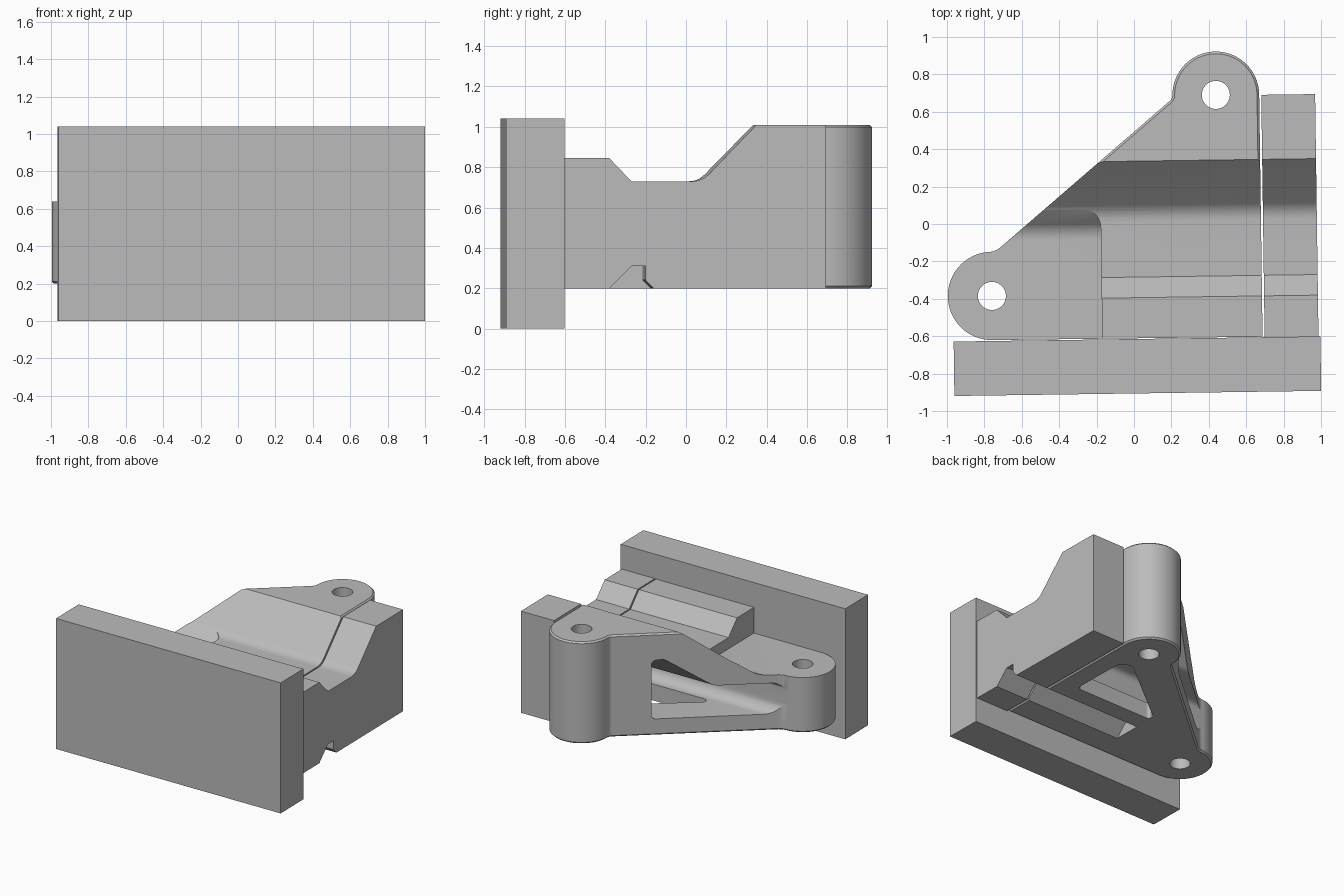
import bpy, bmesh, math
from mathutils import Vector

if "Cube" in bpy.data.objects:
    bpy.data.objects.remove(bpy.data.objects["Cube"])

grey = bpy.data.materials.new("plain grey")
grey.use_nodes = True
grey.diffuse_color = (0.5, 0.5, 0.5, 1)
grey.node_tree.nodes["Principled BSDF"].inputs["Base Color"].default_value = (0.5, 0.5, 0.5, 1)

TILT = math.radians(0.8)


def arc(cx, cy, r, a0, a1, n=28):
    return [(cx + r * math.cos(math.radians(a0 + (a1 - a0) * i / n)),
             cy + r * math.sin(math.radians(a0 + (a1 - a0) * i / n))) for i in range(n + 1)]


def rounded(points, steps=8):
    """Points are (a, b) or (a, b, radius); the latter become filleted corners."""
    out = []
    for i, p in enumerate(points):
        if len(p) == 2:
            out.append(p)
            continue
        c = Vector(p[:2])
        u = (Vector(points[i - 1][:2]) - c).normalized()
        v = (Vector(points[(i + 1) % len(points)][:2]) - c).normalized()
        half = u.angle(v) / 2
        centre = c + (u + v).normalized() * (p[2] / math.sin(half))
        start = c + u * (p[2] / math.tan(half)) - centre
        end = c + v * (p[2] / math.tan(half)) - centre
        for k in range(steps + 1):
            d = start.lerp(end, k / steps).normalized() * p[2]
            out.append(tuple(centre + d))
    return out


def prism(name, points, lo, hi, axis, chamfer=0):
    """Extrude a plan (axis 'z') or a side profile (axis 'x') from lo to hi."""
    bm = bmesh.new()
    place = (lambda p, h: (p[0], p[1], h)) if axis == 'z' else (lambda p, h: (h, p[0], p[1]))
    base = bm.faces.new([bm.verts.new(place(p, lo)) for p in rounded(points)])
    new = bmesh.ops.extrude_face_region(bm, geom=[base])["geom"]
    shift = Vector(place((0, 0), hi - lo))
    bmesh.ops.translate(bm, vec=shift, verts=[g for g in new if isinstance(g, bmesh.types.BMVert)])
    bmesh.ops.recalc_face_normals(bm, faces=bm.faces)
    if chamfer:
        rims = [e for e in bm.edges if abs(e.verts[0].co.z - e.verts[1].co.z) < 1e-5]
        bmesh.ops.bevel(bm, geom=rims, offset=chamfer, segments=1, affect='EDGES')
    mesh = bpy.data.meshes.new(name)
    bm.to_mesh(mesh)
    bm.free()
    mesh.materials.append(grey)
    ob = bpy.data.objects.new(name, mesh)
    bpy.context.collection.objects.link(ob)
    return ob


def boolean(ob, cutter, operation='DIFFERENCE'):
    mod = ob.modifiers.new("cut", 'BOOLEAN')
    mod.operation, mod.solver, mod.object = operation, 'EXACT', cutter
    bpy.context.view_layer.objects.active = ob
    bpy.ops.object.modifier_apply(modifier=mod.name)
    bpy.data.objects.remove(cutter)


BOTTOM, TOP, BACK = 0.2, 1.01, -0.612

# Upper and lower contours shared by the bracket and the side block
upper = [(0.336, TOP), (0.066, 0.73, 0.12), (-0.284, 0.73), (-0.394, 0.845)]
notch = [(-0.394, BOTTOM), (-0.284, 0.31), (-0.214, 0.31), (-0.214, 0.24), (-0.174, BOTTOM)]

# Upright slab
slab = prism("front_slab", [(-0.973, -0.906), (0.988, -0.906), (0.988, -0.615), (-0.973, -0.615)],
             0, 1.04, 'z')

# Side block
block = prism("side_block", [(-0.616, BOTTOM)] + notch + [(0.681, BOTTOM), (0.681, TOP)]
              + upper + [(-0.616, 0.845)], 0.69, 0.978, 'x')

# Bracket body: two round bosses joined by a diagonal wall
boss_a, boss_b = (-0.765, -0.374), (0.447, 0.684)
outline = (arc(*boss_a, 0.236, 270, 95) + [(-0.745, -0.139, 0.1), (0.213, 0.666, 0.04)]
           + arc(*boss_b, 0.232, 178, 0) + [(0.679, BACK)])
bracket = prism("bracket", outline, BOTTOM, TOP, 'z', chamfer=0.012)

# Stepped and sloped top
boolean(bracket, prism("top_cut", [(0.436, TOP + 0.1)] + upper
                       + [(-0.8, 0.845), (-0.8, TOP + 0.1)], -1.3, 1.2, 'x'))

# Lowered area around the side boss, with a rounded inner corner
low = prism("low_cut", [(0.5, 1.169), (-0.03, 0.64, 0.12), (-0.8, 0.64), (-0.8, 1.169)], -1.3, 0, 'x')
boolean(low, prism("low_area", [(-1.2, -0.75), (-0.178, -0.75), (-0.178, 0.085, 0.1), (-1.2, 0.085)],
                   0.5, 1.3, 'z'), 'INTERSECT')
boolean(bracket, low)

# Underside groove, stopping short of the side boss
boolean(bracket, prism("groove_cut", [(-0.494, 0.1)] + notch + [(-0.074, 0.1)], -0.178, 1, 'x'))

# Window and cavity behind the diagonal wall
boolean(bracket, prism("cavity_cut", [(-0.14, 0.33, 0.09), (0.47, 0.33, 0.02), (0.47, 0.8, 0.03),
                                      (0.41, 0.8, 0.03), (0.18, 0.575, 0.06), (-0.14, 0.575, 0.05)],
                       -1.2, 0.56, 'x'))

# Triangular opening in the floor
boolean(bracket, prism("floor_cut", [(0.52, -0.03, 0.04), (0.52, 0.55, 0.08), (-0.23, -0.03, 0.03)],
                       0.1, 0.45, 'z'))

# Bolt holes
for centre in (boss_a, boss_b):
    boolean(bracket, prism("bolt_cut", arc(*centre, 0.075, 0, 351, 39), 0, 1.2, 'z'))

# Shared slight turn and shading
for ob in (slab, block, bracket):
    ob.rotation_euler.z = TILT
    bpy.ops.object.select_all(action='DESELECT')
    ob.select_set(True)
    bpy.context.view_layer.objects.active = ob
    bpy.ops.object.shade_smooth_by_angle(angle=math.radians(25))
